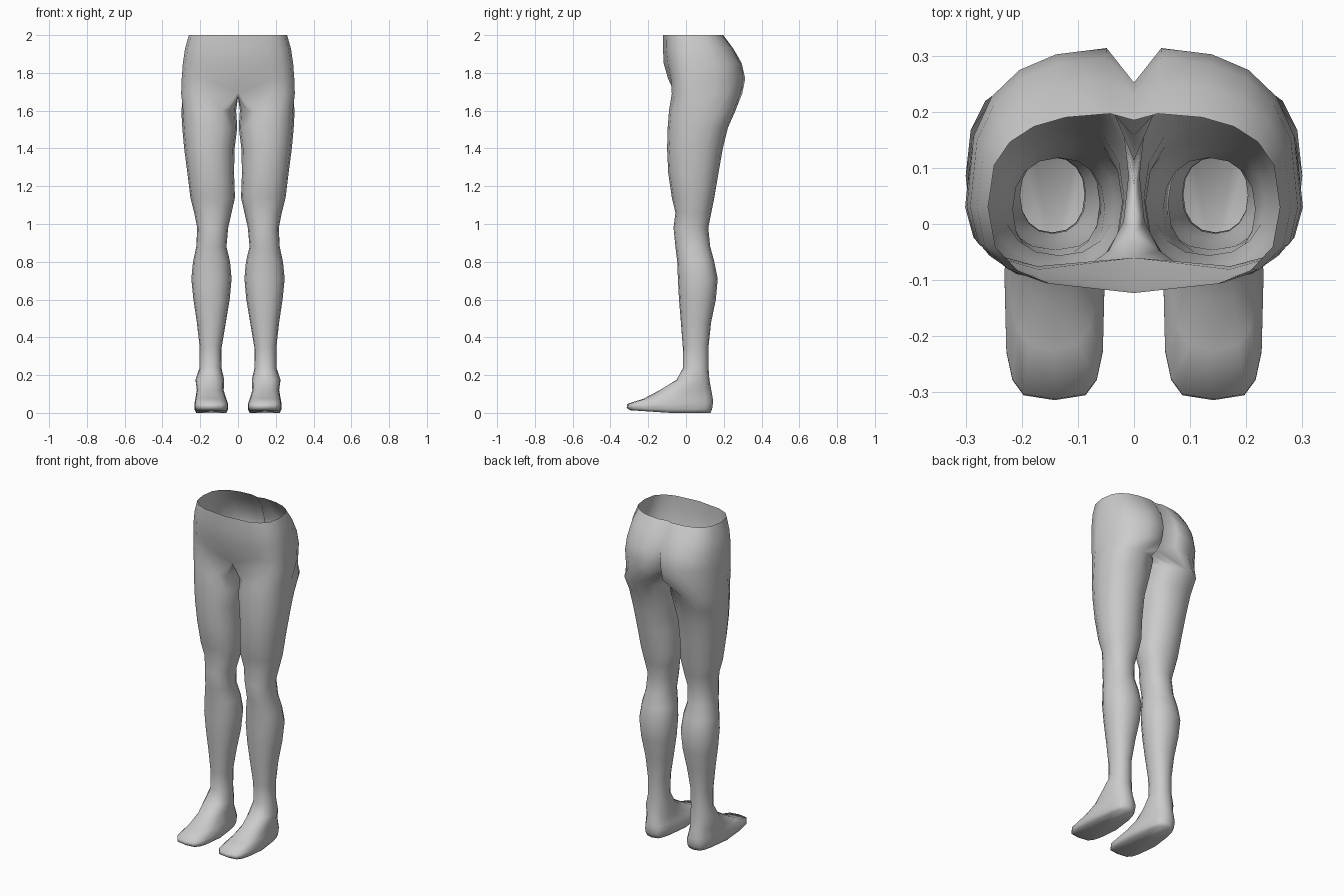
import bpy
import math

ARC = 11      # points on the outer arc, front centre line to back centre line
INNER = 5     # points on the inside of each leg


def spow(v, e):
    return math.copysign(abs(v) ** e, v)


def pelvis_ring(z, width, front, back, mid_front, mid_back):
    """Half ring from the front centre line round the hip to the back centre line."""
    cy = 0.03
    pts = []
    for a in (-90, -64, -44, -22, 0, 20, 38, 55, 71, 86, 90):
        c, s = math.cos(math.radians(a)), math.sin(math.radians(a))
        x = width * spow(c, 0.68)
        y = cy + spow(s, 0.75) * ((back - cy) if s > 0 else (cy - front))
        pts.append([x, y, z])
    pts[0] = [0, mid_front, z]
    pts[-1] = [0, mid_back, z]
    return pts


def leg_ring(z, x_in, x_out, front, back, e=0.9, heel=0.0, tilt=0.0):
    """Closed ring; heel narrows the back, tilt lifts the front."""
    cx, cy = (x_in + x_out) / 2, (front + back) / 2
    rx, ry = (x_out - x_in) / 2, (back - front) / 2
    pts = []
    for k in range(ARC + INNER):
        a = math.radians(-112.5 + 22.5 * k)
        c, s = spow(math.cos(a), e), spow(math.sin(a), e)
        w = 1 - heel * max(s, 0)
        pts.append([cx + rx * c * w, cy + ry * s, z + tilt * max(-s, 0)])
    return pts


# Hips: z, half width, front, back, front centre, back centre
hips = [pelvis_ring(*r) for r in (
    (2.00, 0.260, -0.118, 0.197, -0.123, 0.185),
    (1.93, 0.280, -0.116, 0.250, -0.122, 0.228),
    (1.85, 0.292, -0.106, 0.296, -0.118, 0.252),
    (1.77, 0.298, -0.090, 0.314, -0.095, 0.250),
    (1.69, 0.301, -0.084, 0.298, -0.060, 0.200),
)]

# Crotch: the last hip ring is closed along the centre line
crotch = hips[-1]
y0, y1 = crotch[0][1], crotch[-1][1]
for i in range(1, INNER + 1):
    t = i / (INNER + 1)
    crotch.append([0, y1 + (y0 - y1) * t, 1.69 - 0.02 * math.sin(math.pi * t)])

# Thigh, knee, calf and foot: z, inner x, outer x, front, back, squareness, heel, tilt
legs = [leg_ring(*r) for r in (
    (1.60, 0.010, 0.300, -0.090, 0.262, 0.80),
    (1.51, 0.004, 0.295, -0.097, 0.222, 0.85),
    (1.40, 0.018, 0.285, -0.100, 0.195),
    (1.27, 0.021, 0.268, -0.094, 0.172),
    (1.14, 0.016, 0.252, -0.075, 0.150),
    (1.06, 0.034, 0.232, -0.056, 0.134),
    (0.98, 0.052, 0.216, -0.066, 0.118),
    (0.88, 0.061, 0.221, -0.056, 0.128),
    (0.80, 0.042, 0.238, -0.046, 0.150),
    (0.71, 0.034, 0.247, -0.043, 0.168),
    (0.60, 0.044, 0.236, -0.037, 0.158),
    (0.48, 0.064, 0.218, -0.027, 0.133),
    (0.35, 0.086, 0.203, -0.017, 0.119),
    (0.24, 0.088, 0.203, -0.015, 0.119),
    (0.175, 0.073, 0.225, -0.050, 0.124, 0.9, 0.1),
    (0.120, 0.076, 0.218, -0.140, 0.134, 0.9, 0.0),
    (0.075, 0.062, 0.226, -0.225, 0.142, 0.7, 0.15),
    (0.047, 0.052, 0.231, -0.312, 0.142, 0.5, 0.25),
    (0.020, 0.052, 0.231, -0.314, 0.138, 0.5, 0.28, 0.006),
    (0.000, 0.062, 0.221, -0.295, 0.130, 0.5, 0.28, 0.014),
)]

# Skin all rings together, top to bottom
verts, faces, rings = [], [], []
for ring in hips + legs:
    rings.append(list(range(len(verts), len(verts) + len(ring))))
    verts += ring
for up, low in zip(rings, rings[1:]):
    closed = len(up) > ARC
    n = len(up)
    for i in range(n if closed else ARC - 1):
        j = (i + 1) % n
        faces.append((low[i], low[j], up[j], up[i]))

# Sole
sole = rings[-1]
verts.append([0.143, -0.08, 0.008])
for i in range(len(sole)):
    faces.append((sole[(i + 1) % len(sole)], sole[i], len(verts) - 1))

mesh = bpy.data.meshes.new("hips_and_legs")
mesh.from_pydata(verts, [], faces)
obj = bpy.data.objects.new("hips_and_legs", mesh)
bpy.context.collection.objects.link(obj)
for p in mesh.polygons:
    p.use_smooth = True

# Other leg
mirror = obj.modifiers.new("Mirror", 'MIRROR')
mirror.use_axis[0] = True
mirror.use_clip = True
mirror.merge_threshold = 0.001
